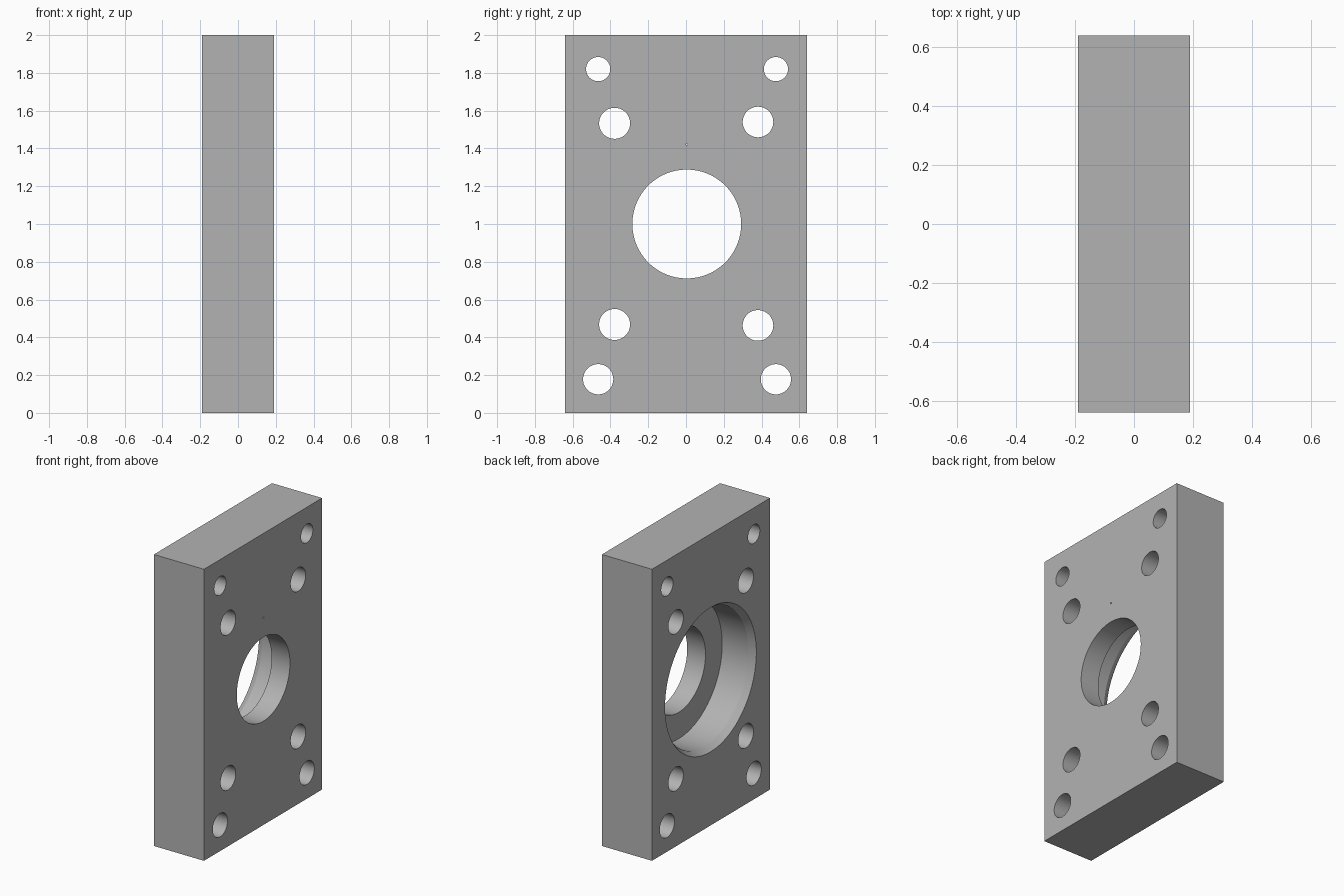
import bpy
import math

if "Cube" in bpy.data.objects:
    bpy.data.objects.remove(bpy.data.objects["Cube"], do_unlink=True)

THICK, WIDTH, HEIGHT = 0.38, 1.28, 2.0
FACE = THICK / 2

# Plain grey metal
grey = bpy.data.materials.new("grey_metal")
grey.use_nodes = True
colour = (0.45, 0.45, 0.45, 1)
grey.diffuse_color = colour
grey.node_tree.nodes["Principled BSDF"].inputs["Base Color"].default_value = colour

# Rectangular plate
bpy.ops.mesh.primitive_cube_add(size=1, location=(0, 0, HEIGHT / 2))
plate = bpy.context.object
plate.name = "mounting_plate"
plate.scale = (THICK, WIDTH, HEIGHT)
bpy.ops.object.transform_apply(location=True, rotation=False, scale=True)
plate.data.materials.append(grey)


def cut(y, z, x0, x1, r0, r1=None, sides=64):
    """Cut a round or conical hole along x from x0 (radius r0) to x1 (radius r1)."""
    bpy.ops.mesh.primitive_cone_add(
        vertices=sides, radius1=r0, radius2=r0 if r1 is None else r1, depth=x1 - x0,
        location=((x0 + x1) / 2, y, z), rotation=(0, math.pi / 2, 0))
    cutter = bpy.context.object
    cutter.name = "hole_cutter"
    cutter.hide_render = True
    cutter.data.materials.append(grey)
    mod = plate.modifiers.new("hole", "BOOLEAN")
    mod.operation = "DIFFERENCE"
    mod.solver = "EXACT"
    mod.object = cutter
    bpy.ops.object.select_all(action="DESELECT")
    plate.select_set(True)
    bpy.context.view_layer.objects.active = plate
    bpy.ops.object.modifier_apply(modifier=mod.name)
    bpy.data.objects.remove(cutter, do_unlink=True)


# Central bore, counterbore on the -x face and its chamfered mouth
BORE_Y, BORE_Z = 0.004, 1.0
OVER = 0.05
slope = (0.495 - 0.469) / 0.043
cut(BORE_Y, BORE_Z, -FACE - OVER, FACE + OVER, 0.288, sides=96)
cut(BORE_Y, BORE_Z, -FACE - OVER, -FACE + 0.241, 0.469, sides=96)
cut(BORE_Y, BORE_Z, -FACE - OVER, -FACE + 0.043, 0.495 + slope * OVER, 0.469, sides=96)

# Bolt holes: y, z, radius
bolts = [
    (-0.465, 1.82, 0.064), (0.476, 1.82, 0.064),
    (-0.378, 1.533, 0.082), (0.381, 1.54, 0.081),
    (-0.378, 0.468, 0.082), (0.381, 0.463, 0.081),
    (-0.465, 0.178, 0.08), (0.476, 0.178, 0.08),
]
for y, z, radius in bolts:
    cut(y, z, -FACE - OVER, FACE + OVER, radius)

# Tiny pin hole above the bore
cut(BORE_Y, 1.422, -FACE - OVER, FACE + OVER, 0.005, sides=16)

bpy.ops.object.shade_smooth_by_angle(angle=math.radians(20))
